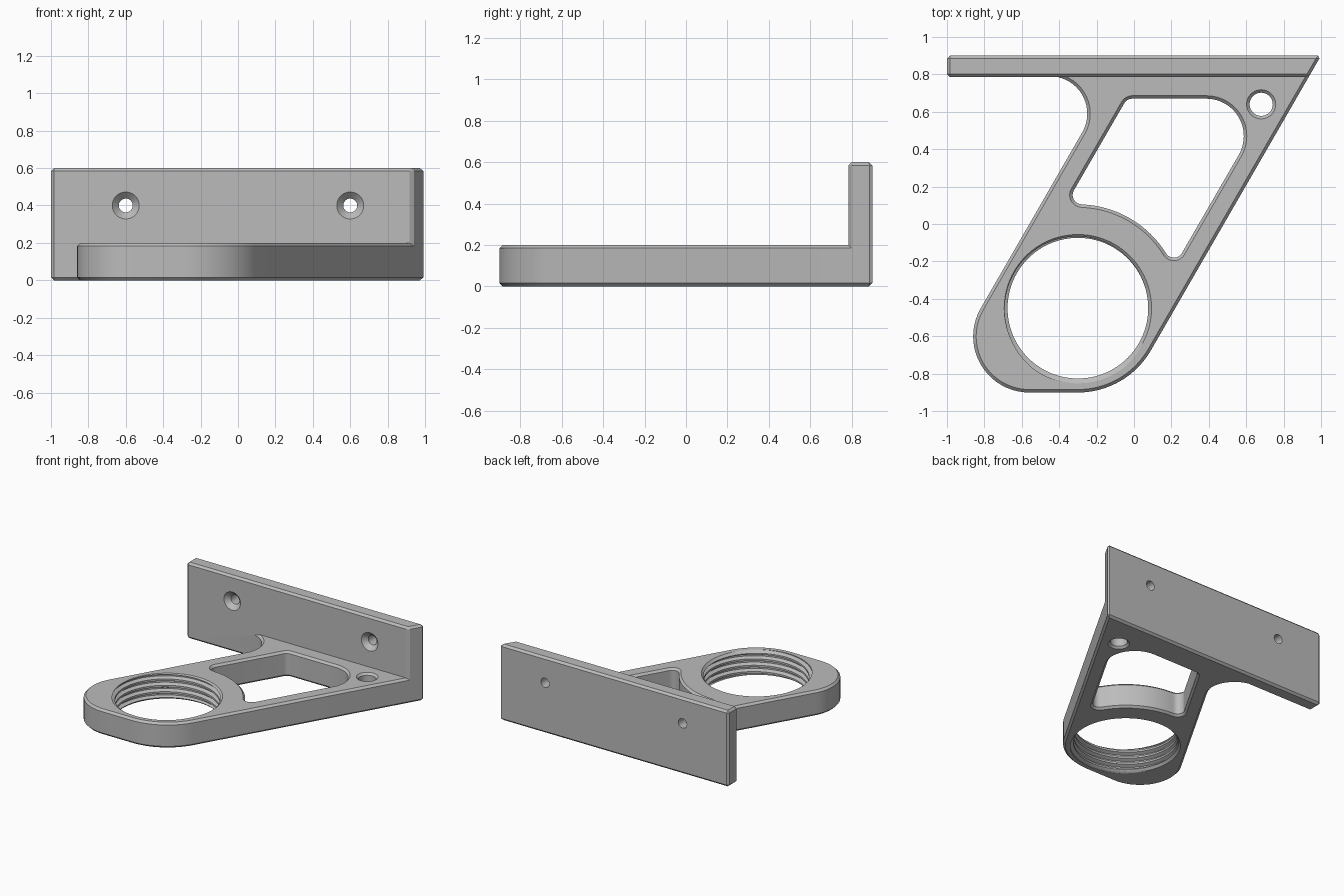
import bpy, bmesh, math
from math import cos, sin, radians, pi, sqrt
from mathutils import Vector, Matrix

if "Cube" in bpy.data.objects:
    bpy.data.objects.remove(bpy.data.objects["Cube"])

C = 0.016          # edge chamfer
ARM_H = 0.2
FRONT, BACK, PLATE_H = 0.785, 0.9, 0.6
RING = (-0.3, -0.45)


def arc(c, r, a0, a1, n=20):
    return [(c[0] + r * cos(radians(a0 + (a1 - a0) * i / n)),
             c[1] + r * sin(radians(a0 + (a1 - a0) * i / n))) for i in range(n + 1)]


def circle(c, r, n=64):
    return arc(c, r, 0, 360, n)[:-1]


def offset(pts, dist):
    """Mitred outward offset of a counter-clockwise outline."""
    out = []
    for i, p in enumerate(pts):
        p, a, b = Vector(p), Vector(pts[i - 1]), Vector(pts[(i + 1) % len(pts)])
        e1, e2 = (p - a).normalized(), (b - p).normalized()
        n1, n2 = Vector((e1.y, -e1.x)), Vector((e2.y, -e2.x))
        out.append(p + (n1 + n2) * dist / (1 + n1.dot(n2)))
    return out


def make(name, bm):
    bmesh.ops.recalc_face_normals(bm, faces=bm.faces)
    me = bpy.data.meshes.new(name)
    bm.to_mesh(me)
    bm.free()
    ob = bpy.data.objects.new(name, me)
    bpy.context.collection.objects.link(ob)
    return ob


def prism(name, outline, levels, matrix=Matrix()):
    """Stack of offset outlines, levels = (height, outward offset)."""
    bm = bmesh.new()
    rings = [[bm.verts.new(matrix @ Vector((p.x, p.y, z))) for p in offset(outline, o)]
             for z, o in levels]
    n = len(outline)
    for lo, hi in zip(rings, rings[1:]):
        for i in range(n):
            bm.faces.new((lo[i], lo[(i + 1) % n], hi[(i + 1) % n], hi[i]))
    bm.faces.new(rings[0][::-1])
    bm.faces.new(rings[-1])
    return make(name, bm)


def flared(c):
    """Levels of a cutter that chamfers both rims of a hole in the arm."""
    return [(-c, 2 * c), (c, 0), (ARM_H - c, 0), (ARM_H + c, 2 * c)]


def thread_cutter(name, r0, r1, pitch, z0, turns, n=96):
    """Solid bolt with one continuous helical ridge."""
    prof = [(0, r0), (0.3, r0), (0.55, r1), (0.75, r1)]
    P = len(prof)
    bm = bmesh.new()
    grid = []
    for j in range(n):
        a = 2 * pi * j / n
        grid.append([bm.verts.new((RING[0] + prof[k % P][1] * cos(a),
                                   RING[1] + prof[k % P][1] * sin(a),
                                   z0 + pitch * (k // P + prof[k % P][0] + j / n)))
                     for k in range(P * turns + (P if j == 0 else 0) + 1)])
    rows = P * turns

    def at(j, k):
        return grid[j][k] if j < n else grid[0][k + P]
    for j in range(n):
        for k in range(rows):
            bm.faces.new((at(j, k), at(j + 1, k), at(j + 1, k + 1), at(j, k + 1)))
    for base, z in ((0, z0 - 0.02), (rows, z0 + pitch * (turns + 1) + 0.02)):
        loop = [at(j, base) for j in range(n + 1)] + [grid[0][base + k] for k in range(P - 1, 0, -1)]
        tip = bm.verts.new((RING[0], RING[1], z))
        for i, v in enumerate(loop):
            bm.faces.new((v, loop[(i + 1) % len(loop)], tip))
    return make(name, bm)


def combine(target, other, op):
    m = target.modifiers.new("bool", 'BOOLEAN')
    m.object, m.operation, m.solver = other, op, 'EXACT'
    bpy.context.view_layer.objects.active = target
    bpy.ops.object.modifier_apply(modifier=m.name)
    bpy.data.objects.remove(other, do_unlink=True)


# slanted arm with rounded nose
s3 = sqrt(3)
outline = (arc(RING, 0.451, -90, -30)
           + [(1 - 0.04 / s3, 0.86), (-0.45, 0.86)]
           + arc((-0.45, 0.59), 0.2, 90, -30)
           + arc((-0.56, -0.601), 0.3, 150, 270))
bracket = prism("bracket", outline,
                [(0, -C), (C, 0), (ARM_H - C, 0), (ARM_H, -C)])

# wall plate, its right end cut along the arm's slant
bm = bmesh.new()
xf = 1 - (BACK - FRONT) / s3
base = [bm.verts.new((x, y, 0)) for x, y in
        ((-1, FRONT), (xf, FRONT), (1, BACK), (-1, BACK))]
f = bm.faces.new(base)
ext = bmesh.ops.extrude_face_region(bm, geom=[f])
bmesh.ops.translate(bm, vec=(0, 0, PLATE_H),
                    verts=[v for v in ext["geom"] if isinstance(v, bmesh.types.BMVert)])
bmesh.ops.recalc_face_normals(bm, faces=bm.faces)
bmesh.ops.bevel(bm, geom=bm.edges[:], offset=C, segments=1, affect='EDGES', profile=0.5)
combine(bracket, make("wall_plate", bm), 'UNION')

# window: slanted opening, its lower side concentric with the ring
fl = Vector((-0.278, 0.155))
fr = Vector((0.213, -0.13))
al, ar = [math.degrees(math.atan2(p.y - RING[1], p.x - RING[0])) for p in (fl, fr)]
window = (arc((0.387, 0.47), 0.2, -30, 90)
          + arc((-0.009, 0.62), 0.05, 90, 150, 8)
          + arc(fl, 0.05, 150, al + 180, 10)
          + arc(RING, 0.555, al, ar, 24)[1:-1]
          + arc(fr, 0.05, ar + 180, 330, 10))
combine(bracket, prism("window_cutter", window, flared(C)), 'DIFFERENCE')

# small round hole
combine(bracket, prism("hole_cutter", circle((0.68, 0.64), 0.062, 40), flared(C)), 'DIFFERENCE')

# threaded ring opening with chamfered rims
combine(bracket, thread_cutter("thread_cutter", 0.376, 0.402, 0.05, -0.12, 8), 'DIFFERENCE')
combine(bracket, prism("rim_cutter", circle(RING, 0.374, 96), flared(0.02)), 'DIFFERENCE')

# countersunk screw holes through the plate
for x in (-0.6, 0.6):
    m = Matrix.Translation((x, FRONT, 0.4)) @ Matrix.Rotation(radians(-90), 4, 'X')
    combine(bracket, prism("screw_cutter", circle((0, 0), 0.037, 40),
                           [(-0.02, 0.055), (0.035, 0), (0.2, 0)], m), 'DIFFERENCE')

# finish
grey = bpy.data.materials.new("grey")
grey.diffuse_color = (0.5, 0.5, 0.5, 1)
grey.use_nodes = True
grey.node_tree.nodes["Principled BSDF"].inputs["Base Color"].default_value = grey.diffuse_color
bracket.data.materials.clear()
bracket.data.materials.append(grey)
for p in bracket.data.polygons:
    p.material_index = 0
bpy.ops.object.select_all(action='DESELECT')
bracket.select_set(True)
bpy.context.view_layer.objects.active = bracket
bpy.ops.object.shade_smooth_by_angle(angle=radians(25))
